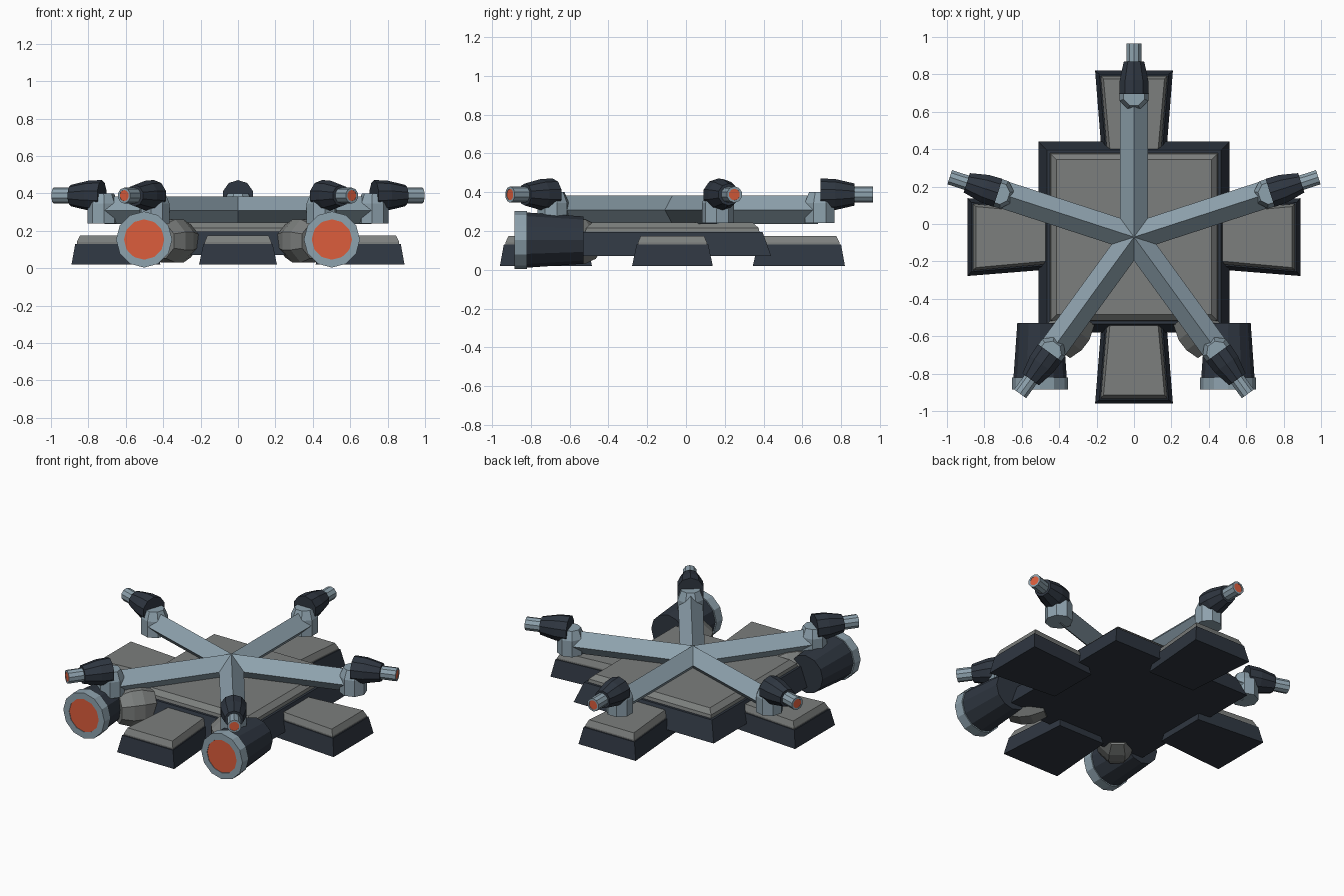
import bpy, bmesh
from math import sin, cos, pi, radians
from mathutils import Vector

if "Cube" in bpy.data.objects:
    bpy.data.objects.remove(bpy.data.objects["Cube"])

CY = -0.07  # centre of the layout in y


def material(name, rgb):
    m = bpy.data.materials.new(name)
    m.diffuse_color = (*rgb, 1)
    m.use_nodes = True
    m.node_tree.nodes["Principled BSDF"].inputs["Base Color"].default_value = m.diffuse_color
    return m


STONE = material("warm_grey", (0.20, 0.21, 0.205))
STEEL = material("blue_steel", (0.27, 0.36, 0.42))
DARK = material("dark_navy", (0.028, 0.037, 0.052))
GLOW = material("orange_glow", (0.72, 0.11, 0.045))


def loft(name, rings, mat):
    """Skin a list of equal-length point rings and cap both ends."""
    bm = bmesh.new()
    vs = [[bm.verts.new(p) for p in ring] for ring in rings]
    n = len(vs[0])
    for a, b in zip(vs, vs[1:]):
        for i in range(n):
            j = (i + 1) % n
            bm.faces.new((a[i], a[j], b[j], b[i]))
    bm.faces.new(vs[0][::-1])
    bm.faces.new(vs[-1])
    bmesh.ops.recalc_face_normals(bm, faces=bm.faces)
    me = bpy.data.meshes.new(name)
    bm.to_mesh(me)
    bm.free()
    me.materials.append(mat)
    ob = bpy.data.objects.new(name, me)
    bpy.context.collection.objects.link(ob)
    return ob


def turned(name, origin, axis, profile, n, mat, phase=0.0):
    """n-sided turned part; profile is (distance along axis, radius)."""
    o, d = Vector(origin), Vector(axis).normalized()
    u = Vector((1, 0, 0)) if abs(d.z) > 0.9 else d.cross(Vector((0, 0, 1))).normalized()
    v = u.cross(d)
    rings = [[o + d * t + (u * cos(phase + 2 * pi * i / n) + v * sin(phase + 2 * pi * i / n)) * r
              for i in range(n)] for t, r in profile]
    return loft(name, rings, mat)


# central hull: dark base and bevelled grey deck
def square(h, z):
    return [(x * h, CY + y * h, z) for x, y in ((-1, -1), (1, -1), (1, 1), (-1, 1))]


loft("hull_base", [square(0.51, 0.07), square(0.465, 0.195)], DARK)
loft("hull_deck", [square(0.45, 0.19), square(0.445, 0.215), square(0.415, 0.243)], STONE)


# four foot pads, wider at the outer end
def pad_ring(a, z, inner, outer, w_in, w_out):
    d, s = Vector((cos(a), sin(a), 0)), Vector((-sin(a), cos(a), 0))
    c = Vector((0, CY, z))
    return [c + d * inner - s * w_in, c + d * outer - s * w_out,
            c + d * outer + s * w_out, c + d * inner + s * w_in]


for k, side in enumerate(("right", "back", "left", "front")):
    a = k * pi / 2
    loft(side + "_pad_base", [pad_ring(a, 0.02, 0.415, 0.89, 0.17, 0.208),
                              pad_ring(a, 0.13, 0.44, 0.87, 0.15, 0.185)], DARK)
    loft(side + "_pad_top", [pad_ring(a, 0.125, 0.445, 0.862, 0.143, 0.178),
                             pad_ring(a, 0.14, 0.445, 0.862, 0.143, 0.178),
                             pad_ring(a, 0.175, 0.462, 0.845, 0.128, 0.163)], STONE)

# two front thrusters with diagonal struts
for s, side in ((-1, "left"), (1, "right")):
    pos = (s * 0.502, 0, 0.153)
    front = (0, -1, 0)
    turned(side + "_thruster_body", pos, front, [(0.53, 0.122), (0.83, 0.143)], 12, DARK)
    turned(side + "_thruster_ring", pos, front,
           [(0.82, 0.15), (0.885, 0.15), (0.885, 0.108), (0.878, 0.108)], 12, STEEL)
    turned(side + "_thruster_glow", pos, front, [(0.87, 0.107), (0.882, 0.107)], 24, GLOW)
    turned(side + "_thruster_strut", (s * 0.33, -0.55, 0.145), (s * -0.61 * -1, -0.79, 0),
           [(-0.08, 0.095), (0, 0.125), (0.07, 0.125), (0.14, 0.10)], 8, STONE, pi / 8)

# five radial arms, each with a pivot and a gun
for k in range(5):
    a = radians(90 + 72 * k)
    d = Vector((cos(a), sin(a), 0))
    c = Vector((0, CY, 0))
    tag = f"_{k + 1}"
    # diamond-section beam
    turned("arm" + tag, c + Vector((0, 0, 0.309)), d, [(0, 0.074), (0.75, 0.074)], 4, STEEL)
    # upright pivot with chamfered top
    pivot = turned("gun_pivot" + tag, (0, 0, 0), (0, 0, 1),
                   [(0.24, 0.083), (0.345, 0.083), (0.40, 0.06)], 8, STEEL, pi / 8)
    pivot.location = c + d * 0.76
    pivot.rotation_euler.z = a
    # tapered housing, barrel and glowing muzzle
    g = c + Vector((0, 0, 0.388))
    turned("gun_housing" + tag, g, d, [(0.765, 0.083), (0.84, 0.08), (0.94, 0.057)], 10, DARK, pi / 2)
    turned("gun_barrel" + tag, g, d, [(0.92, 0.042), (1.036, 0.042), (1.036, 0.03), (1.03, 0.03)],
           10, STEEL, pi / 2)
    turned("gun_muzzle" + tag, g, d, [(1.02, 0.03), (1.034, 0.03)], 10, GLOW, pi / 2)
